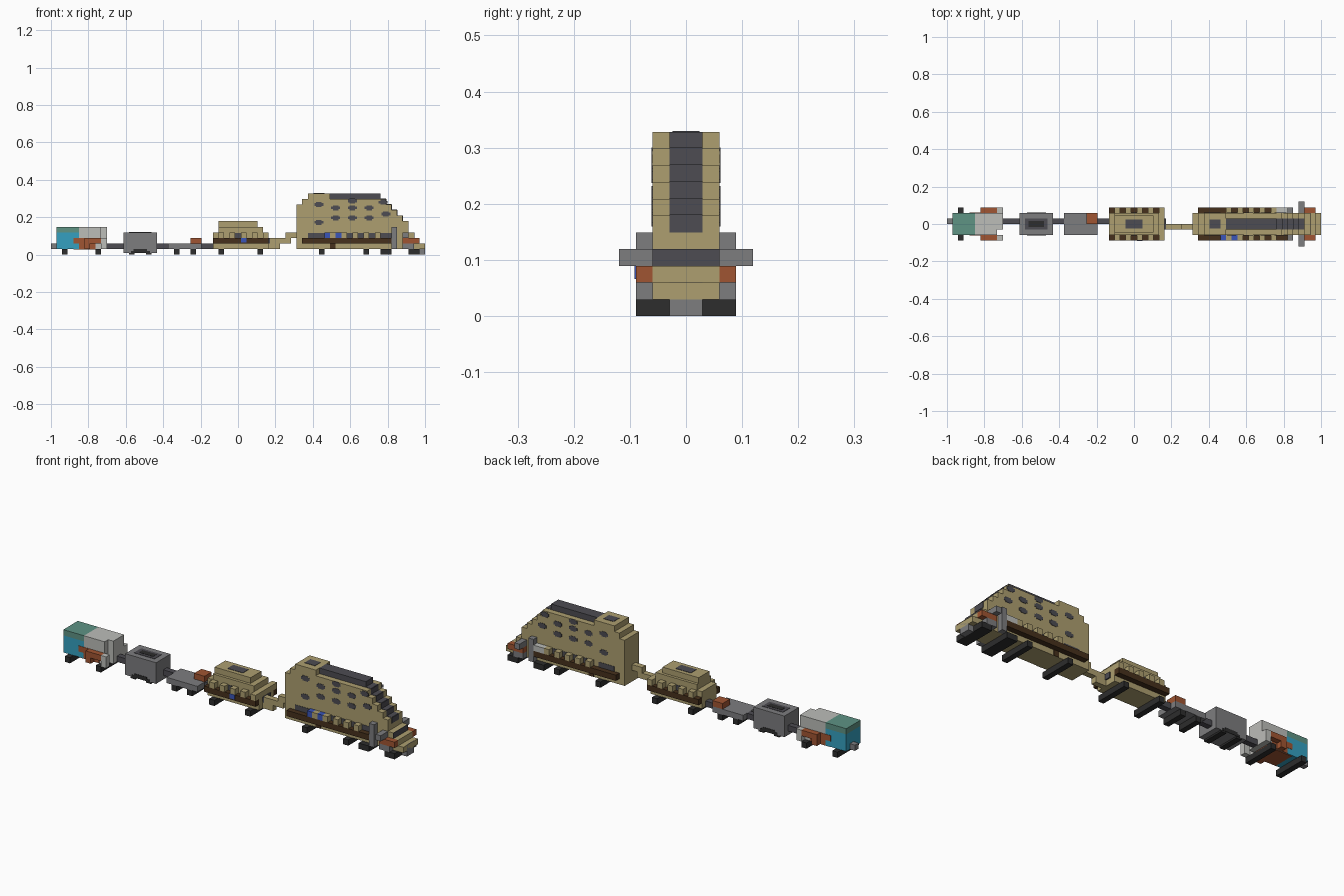
import bpy
import bmesh
from mathutils import Matrix, Vector

U = 2 / 67          # one building block
MID = 33.5          # blocks from the rear end to the centre

if "Cube" in bpy.data.objects:
    bpy.data.objects.remove(bpy.data.objects["Cube"])


def material(name, code):
    """Flat material from a display colour code."""
    rgb = [int(code[i:i + 2], 16) / 255 for i in (0, 2, 4)]
    lin = [c / 12.92 if c < 0.04 else ((c + 0.055) / 1.055) ** 2.4 for c in rgb]
    m = bpy.data.materials.new(name)
    m.use_nodes = True
    m.diffuse_color = (*lin, 1)
    m.node_tree.nodes["Principled BSDF"].inputs["Base Color"].default_value = (*lin, 1)
    return m


TAN = material("tan", "ad9f70")
BROWN = material("dark brown", "46301c")
DARK = material("dark grey", "4d4c52")
GREY = material("mid grey", "7d7d7f")
LIGHT = material("light grey", "bcbdb9")
RUST = material("rust orange", "a05532")
TEAL = material("teal", "35a0c0")
SAGE = material("sage green", "5e9384")
BLUE = material("blue", "3a55b8")
BLACK = material("black", "2d2d2d")


def blocks(name, mat, *boxes):
    """Boxes given as x, y and z ranges in block units, joined as one part."""
    bm = bmesh.new()
    for xr, yr, zr in boxes:
        lo = Vector((xr[0] - MID, yr[0], zr[0])) * U
        hi = Vector((xr[1] - MID, yr[1], zr[1])) * U
        bmesh.ops.create_cube(bm, size=1, matrix=Matrix.Translation((lo + hi) / 2)
                              @ Matrix.Diagonal((*(hi - lo), 1)))
    me = bpy.data.meshes.new(name)
    bm.to_mesh(me)
    bm.free()
    me.materials.append(mat)
    ob = bpy.data.objects.new(name, me)
    bpy.context.collection.objects.link(ob)
    return ob


def both(xr, yr, zr):
    """The same box on the left and right sides."""
    return [(xr, yr, zr), (xr, (-yr[1], -yr[0]), zr)]


def sides(name, mat, yr, *spans):
    """Mirrored side boxes from x and z ranges."""
    return blocks(name, mat, *[b for xr, zr in spans for b in both(xr, yr, zr)])


def axles(name, half, *starts):
    blocks(name, BLACK, *[((x, x + 1), (-half, half), (0, 1)) for x in starts])


FULL, CORE, LINK, SKIRT = (-2, 2), (-1, 1), (0, 1), (2, 3)
SKIN = (2, 2.06)    # thin painted plates on the body sides

# Tail car
blocks("tail_tank", TEAL, ((1, 5), FULL, (1, 4)))
blocks("tail_tank_roof", SAGE, ((1, 5), FULL, (4, 5)))
blocks("tail_body", LIGHT, ((5, 9), FULL, (1, 5)), ((9, 10), (-1, 2), (1, 5)))
sides("tail_side_panel", RUST, SKIN, ((4, 6), (2, 3)), ((5, 8), (1, 2)))
sides("tail_side_box", RUST, SKIRT, ((6, 9), (2, 3)), ((6, 7), (1, 2)))
sides("tail_step", LIGHT, SKIRT, ((9, 10), (1, 3)))
blocks("tail_floor", RUST, ((4, 9), (-1.9, 1.9), (0.9, 1)))
axles("tail_axles", 3, 2, 8)

# Couplings between the low cars
blocks("tail_hook", GREY, ((0, 1), LINK, (1, 2)))
blocks("couplings", DARK, *[(xr, LINK, (1, 2)) for xr in ((10, 13), (19, 21), (27, 29))])

# Grey hopper car
blocks("hopper_body", GREY, ((13, 19), FULL, (0.3, 4)))
blocks("hopper_hatch", DARK, ((14, 18), CORE, (4, 4.06)))
blocks("hopper_hatch_opening", BLACK, ((14.6, 17.4), (-0.5, 0.5), (4.06, 4.1)))
sides("hopper_wheel_arch", BLACK, SKIN, ((14.3, 17.7), (0.3, 0.7)), ((14.8, 17.2), (0.7, 1)))
blocks("hopper_wheels", BLACK, ((14, 15), FULL, (0, 0.3)), ((17, 18), FULL, (0, 0.3)))

# Flat car with a crate
blocks("flat_car_deck", GREY, ((21, 27), FULL, (1, 2)))
blocks("flat_car_crate", RUST, ((25, 27), (0, 2), (2, 3)))
axles("flat_car_axles", 2, 22, 25)

# Small cabin car
blocks("cabin_body", TAN, ((29, 39), FULL, (1, 4)), ((30, 38), FULL, (4, 5)),
       ((30, 37), (-1.5, 1.5), (5, 6)))
blocks("cabin_roof_hatch", DARK, ((32, 35), (-0.8, 0.8), (6, 6.06)))
sides("cabin_skirt", BROWN, SKIRT, ((29, 39), (2, 3)))
sides("cabin_battlements", TAN, SKIRT, *[((x, x + 1), (3, 4)) for x in range(30, 39, 2)])
sides("cabin_windows", DARK, SKIN, ((32, 35), (3, 3.9)))
blocks("cabin_badge", BLUE, ((34, 35), (-3.06, -3), (2.2, 3)))
blocks("cabin_end_window", DARK, ((39, 39.2), CORE, (2, 3)))
axles("cabin_axles", 3, 30, 37)

# Stepped coupling to the tall car
blocks("stepped_coupling", TAN, ((39, 41), (-1, 0), (1, 3)), ((41, 43), (-1, 0), (2, 3)),
       ((42, 44), (-1, 0), (3, 4)))

# Tall car: columns stepping up at the rear and down to the nose
steps = [(44, 45, 9), (45, 46, 10), (46, 50, 11), (50, 60, 10), (60, 61, 9),
         (61, 62, 8), (62, 63, 7), (63, 64, 6), (64, 65, 4), (65, 66, 3), (66, 67, 2)]
blocks("tall_car_body", TAN, *[((a, b), FULL, (1, h)) for a, b, h in steps])
blocks("roof_strip", DARK, ((50, 59), CORE, (10, 11)))
treads = [(a, b, h) for a, b, h in steps if a >= 50 and h > 5]
blocks("nose_strip", DARK,
       *[((b, b + 0.06), CORE, (h - 1, h)) for a, b, h in treads],
       *[((a, b), CORE, (h, h + 0.06)) for a, b, h in treads if a >= 60],
       ((59, 60), CORE, (10, 10.06)))
blocks("roof_hatch", DARK, ((47, 49), (-0.8, 0.8), (11, 11.06)))

# Tall car side windows, scattered in rows
spots = [(48, 9), (48, 5.8), (51, 8.4), (54, 8.4), (57, 8.4), (51, 6.6), (54, 6.6),
         (57, 6.6), (54, 9.6), (59.5, 9.4), (60, 7.3)]
sides("tall_car_windows", DARK, SKIN,
      *[s for x, z in spots for s in (((x - 0.8, x + 0.8), (z - 0.25, z + 0.25)),
                                      ((x - 0.5, x + 0.5), (z - 0.45, z + 0.45)))])
sides("lower_window_band", DARK, SKIN, ((46, 49), (3, 3.9)), ((50, 61), (3, 3.9)))

# Tall car skirts and battlements
sides("tall_car_skirt", BROWN, SKIRT, ((45, 61), (2, 3)))
sides("tall_car_sill", BROWN, SKIN, ((50, 51), (1, 2)))
sides("tall_car_battlements", TAN, SKIRT, *[((x, x + 1), (3, 4)) for x in range(50, 59, 2)])
blocks("blue_lamps", BLUE, *[((x, x + 1), (-3, -2), (3, 4)) for x in (49, 51)])
blocks("side_locker", LIGHT, ((59, 61), SKIRT, (3, 4)))
axles("tall_car_axles", 3, 48, 56, 59, 60, 64, 65)

# Nose fittings
sides("nose_post", GREY, SKIRT, ((61, 62), (1, 5)))
blocks("nose_crossbar", GREY, *both((63, 64), (2, 4), (3, 4)))
blocks("nose_grille", DARK, ((65, 65.06), FULL, (3, 4)), ((65, 65.06), FULL, (3, 3.95)))
blocks("nose_grille_front", DARK, ((64.94, 65.1), FULL, (3.02, 4)))
sides("nose_lamps", RUST, SKIRT, ((63, 66), (2, 3)))
sides("nose_buffers", GREY, SKIRT, ((63, 65), (1, 2)))
blocks("nose_coupler", GREY, ((66, 67), CORE, (0, 1)), ((66.9, 67), CORE, (1, 2.04)))
